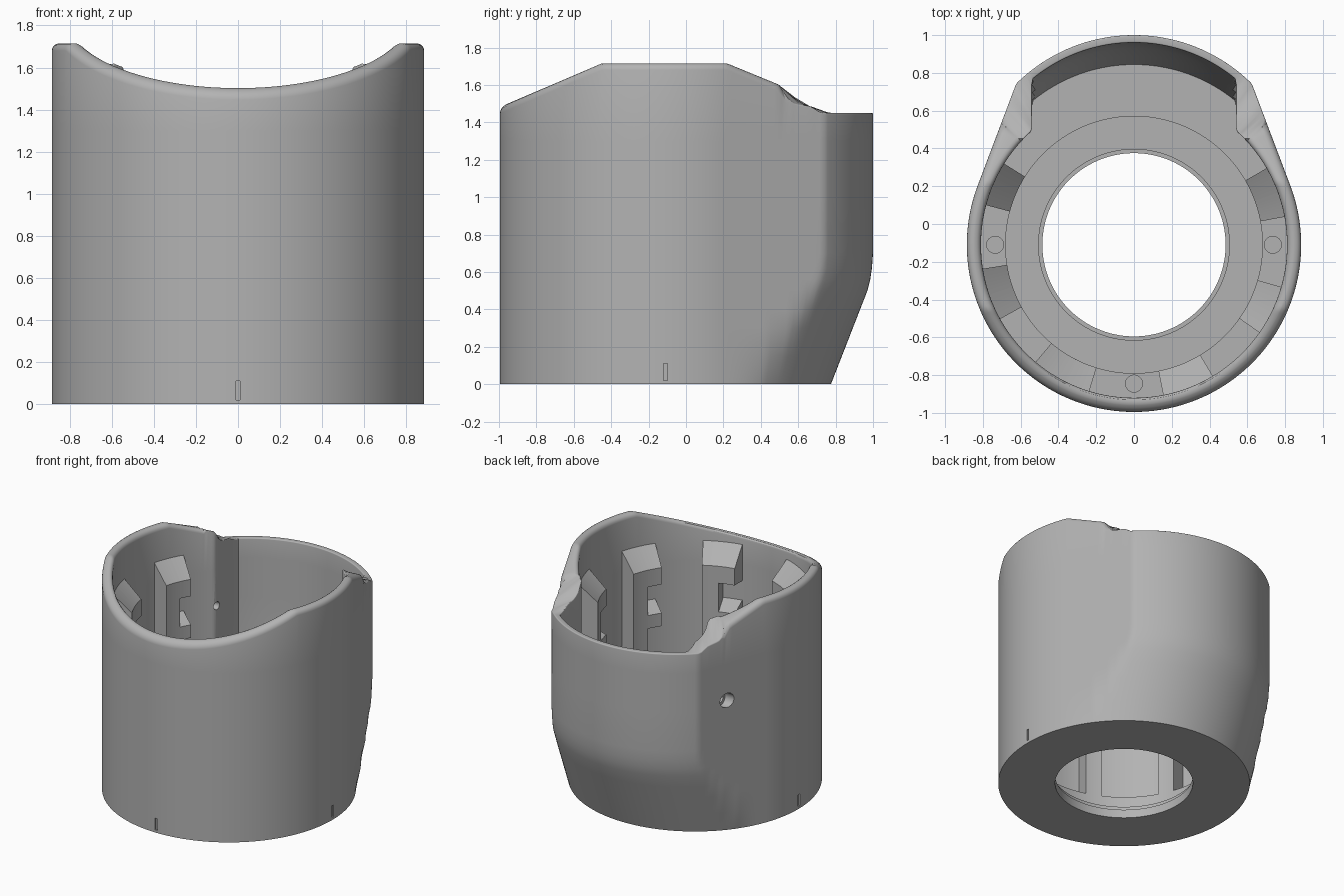
import bpy, bmesh
from math import sin, cos, radians, sqrt, pi
from mathutils import Matrix

if "Cube" in bpy.data.objects:
    bpy.data.objects.remove(bpy.data.objects["Cube"])

CY = -0.11            # centre of the round body in y
R_OUT, R_IN, R_LEDGE = 0.885, 0.81, 0.68
LEDGE_Z, FLOOR_Z = 0.28, 0.10
STEPS = 288

grey = bpy.data.materials.new("plain grey plastic")
grey.use_nodes = True
colour = (0.45, 0.45, 0.45, 1)
grey.diffuse_color = colour
grey.node_tree.nodes["Principled BSDF"].inputs["Base Color"].default_value = colour


def make_object(name, bm):
    bmesh.ops.recalc_face_normals(bm, faces=bm.faces)
    mesh = bpy.data.meshes.new(name)
    bm.to_mesh(mesh)
    bm.free()
    obj = bpy.data.objects.new(name, mesh)
    bpy.context.collection.objects.link(obj)
    mesh.materials.append(grey)
    return obj


def loft(name, profile_at, angles, closed):
    """Sweep a closed (radius, z) profile around the body axis."""
    bm = bmesh.new()
    rings = []
    for a in angles:
        rings.append([bm.verts.new((r * cos(a), CY + r * sin(a), z))
                      for r, z in profile_at(a)])
    count = len(rings[0])
    for i in range(len(rings) if closed else len(rings) - 1):
        p, q = rings[i], rings[(i + 1) % len(rings)]
        for j in range(count):
            k = (j + 1) % count
            bm.faces.new((p[j], p[k], q[k], q[j]))
    if not closed:
        bm.faces.new(rings[0])
        bm.faces.new(rings[-1])
    return make_object(name, bm)


def interpolate(knots, v):
    if v <= knots[0][0]:
        return knots[0][1]
    for (a, fa), (b, fb) in zip(knots, knots[1:]):
        if v <= b:
            return fa + (fb - fa) * (v - a) / (b - a)
    return knots[-1][1]


# Rear bulge grows with height; rim height depends on depth
BULGE = [(0, 0), (0.5, 0.195), (0.56, 0.21), (0.62, 0.219), (0.7, 0.225)]
RIM = [(-1, 1.48), (-0.45, 1.715), (0.22, 1.715), (0.5, 1.6), (0.53, 1.54),
       (0.58, 1.5), (0.67, 1.485), (0.72, 1.45)]


def shifted_circle(a, radius, z):
    s = interpolate(BULGE, z)
    return s * sin(a) + sqrt(radius ** 2 - (s * cos(a)) ** 2)


def outer_radius(a, z):
    b = a if a <= pi / 2 else pi - a       # mirror left and right
    tangent = radians(20.7)
    if b < tangent:
        return R_OUT
    side = R_OUT / cos(b - tangent)
    return max(R_OUT, min(side, shifted_circle(b, R_OUT, z)))


def inner_radius(a, z):
    if sin(a) < 0.5:
        return R_IN
    side = 0.54 / max(abs(cos(a)), 0.01)
    return max(R_IN, min(side, shifted_circle(a, 0.845, z)))


def rim_z(a, r):
    return interpolate(RIM, CY + r * sin(a))


LEVELS = [0.3, 0.4, 0.5, 0.56, 0.62, 0.7, 1.0, 1.3]


def body_profile(a):
    ro, ri = outer_radius(a, 2), inner_radius(a, 2)
    fillet = 0.035 if CY + ro * sin(a) < 0.55 else 0.008
    pts = [(0.485, 0), (R_OUT, 0), (outer_radius(a, 0.15), 0.15)]
    pts += [(outer_radius(a, z), z) for z in LEVELS]
    arc = [radians(t) for t in (0, 22, 45, 67, 90)]
    for t in arc:
        r = ro - fillet * (1 - cos(t))
        pts.append((r, rim_z(a, r) - fillet * (1 - sin(t))))
    for t in reversed(arc):
        r = ri + fillet * (1 - cos(t))
        pts.append((r, rim_z(a, r) - fillet * (1 - sin(t))))
    pts += [(inner_radius(a, z), z) for z in reversed(LEVELS)]
    pts += [(inner_radius(a, LEDGE_Z), LEDGE_Z), (R_LEDGE, LEDGE_Z),
            (R_LEDGE, FLOOR_Z), (0.505, FLOOR_Z), (0.505, 0.065), (0.485, 0.065)]
    return pts


body = loft("cup_body", body_profile,
            [2 * pi * i / STEPS for i in range(STEPS)], True)


# Cutters for holes, dimples and index ticks
def cylinder(name, radius, depth, matrix):
    bm = bmesh.new()
    bmesh.ops.create_cone(bm, cap_ends=True, segments=32, radius1=radius,
                          radius2=radius, depth=depth, matrix=matrix)
    return make_object(name, bm)


def box(name, size, place):
    bm = bmesh.new()
    bmesh.ops.create_cube(bm, size=1, matrix=Matrix.Translation(place)
                          @ Matrix.Diagonal((*size, 1)))
    return make_object(name, bm)


sideways = Matrix.Rotation(pi / 2, 4, 'Y')
cutters = [
    cylinder("screw_hole", 0.03, 0.4, Matrix.Translation((-0.62, 0.515, 1.025)) @ sideways),
    cylinder("screw_recess", 0.055, 0.2, Matrix.Translation((-0.755, 0.515, 1.025)) @ sideways),
]
for degrees in (0, 180, 270):
    a = radians(degrees)
    cutters.append(cylinder("dimple", 0.045, 0.12, Matrix.Translation(
        (0.735 * cos(a), CY + 0.735 * sin(a), LEDGE_Z))))
    cutters.append(box("index_tick", (0.02, 0.02, 0.09),
                       (R_OUT * cos(a), CY + R_OUT * sin(a), 0.065)))
for cutter in cutters:
    cutter.hide_render = True
    mod = body.modifiers.new(cutter.name, 'BOOLEAN')
    mod.operation = 'DIFFERENCE'
    mod.solver = 'EXACT'
    mod.object = cutter
    bpy.context.view_layer.objects.active = body
    bpy.ops.object.modifier_apply(modifier=mod.name)
    bpy.data.objects.remove(cutter)

# Locking brackets on the inner wall: column, top arm and lower wedge
OUT = 0.83
COLUMN = [(OUT, 0.26), (R_LEDGE, 0.26), (R_LEDGE, 1.32), (OUT, 1.47)]
ARM = [(OUT, 1.17), (R_LEDGE, 1.19), (R_LEDGE, 1.32), (OUT, 1.47)]
WEDGE = [(OUT, 0.81), (R_LEDGE, 0.87), (R_LEDGE, 0.97), (OUT, 1.03)]


def bracket_part(name, profile, start, end):
    n = 6
    return loft(name, lambda a: profile,
                [radians(start + (end - start) * i / n) for i in range(n + 1)], False)


parts = [body]
for i, (low, high) in enumerate([(10.5, 30), (148, 165), (189, 209),
                                 (230, 253), (281, 301), (325, 344)], 1):
    middle = high - 10
    parts += [bracket_part(f"bracket_column_{i}", COLUMN, middle, high),
              bracket_part(f"bracket_arm_{i}", ARM, low, middle),
              bracket_part(f"bracket_wedge_{i}", WEDGE, low, middle)]

bpy.ops.object.select_all(action='DESELECT')
for part in parts:
    part.select_set(True)
bpy.context.view_layer.objects.active = body
bpy.ops.object.shade_smooth_by_angle(angle=radians(30))
